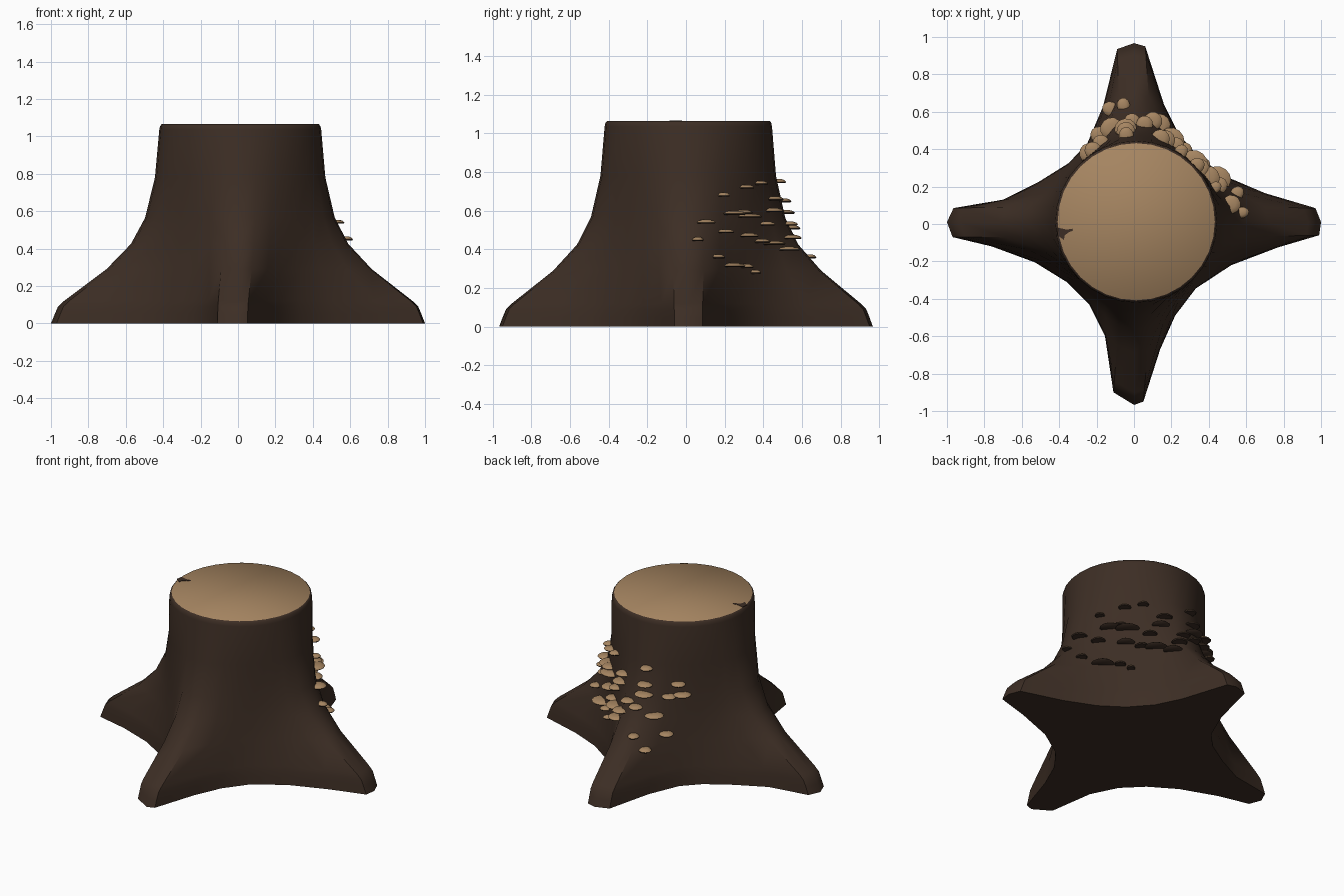
import bpy, bmesh, math
from mathutils import Vector
from mathutils.bvhtree import BVHTree

if "Cube" in bpy.data.objects:
    bpy.data.objects.remove(bpy.data.objects["Cube"])


def material(name, rgb):
    m = bpy.data.materials.new(name)
    m.diffuse_color = (*rgb, 1)
    m.use_nodes = True
    m.node_tree.nodes["Principled BSDF"].inputs["Base Color"].default_value = m.diffuse_color
    return m


bark = material("dark bark", (0.046, 0.027, 0.018))
wood = material("pale wood", (0.38, 0.235, 0.12))


def finish(bm, name, angle):
    me = bpy.data.meshes.new(name)
    bm.to_mesh(me)
    me.materials.append(bark)
    me.materials.append(wood)
    ob = bpy.data.objects.new(name, me)
    bpy.context.collection.objects.link(ob)
    bpy.context.view_layer.objects.active = ob
    ob.select_set(True)
    bpy.ops.object.shade_smooth_by_angle(angle=math.radians(angle))
    ob.select_set(False)
    return ob


# Stump: four-root ground outline blended into a round trunk
outline = [(1, 0.01), (.97, .085), (.70, .165), (.50, .25), (.355, .35), (.24, .48), (.16, .64), (.06, .95),
           (0, .967), (-.09, .935), (-.165, .63), (-.25, .43), (-.35, .325), (-.51, .225), (-.70, .13), (-.965, .085),
           (-1, .01), (-.97, -.07), (-.76, -.12), (-.53, -.205), (-.36, -.31), (-.24, -.43), (-.155, -.6), (-.11, -.90),
           (0, -.967), (.05, -.95), (.14, -.67), (.22, -.49), (.33, -.345), (.52, -.22), (.77, -.125), (.99, -.06)]
N = len(outline)
# height, blend towards the root outline, trunk radius
levels = [(0, 1, .43), (.05, .965, .43), (.09, .935, .43), (.12, .88, .43), (.29, .49, .43), (.425, .265, .43),
          (.565, .135, .43), (.78, .045, .43), (1.035, 0, .433), (1.055, 0, .429), (1.065, 0, .42)]
CX, CY = .012, .012
bm = bmesh.new()
rings = []
for z, t, r in levels:
    ring = []
    for i, (bx, by) in enumerate(outline):
        a = math.tau * i / N
        cx, cy = CX + r * math.cos(a), CY + r * math.sin(a)
        ring.append(bm.verts.new((cx + (bx - cx) * t, cy + (by - cy) * t, z)))
    rings.append(ring)
for lo, hi in zip(rings, rings[1:]):
    for i in range(N):
        j = (i + 1) % N
        bm.faces.new((lo[i], lo[j], hi[j], hi[i]))
bm.faces.new(rings[0][::-1])
bm.faces.new(rings[-1]).material_index = 1      # cut top
bm.normal_update()
tree = BVHTree.FromBMesh(bm)
finish(bm, "stump", 50)

# Bark notch biting into the cut face
bm = bmesh.new()
notch = [(-.405, -.02), (-.41, -.06), (-.375, -.085), (-.37, -.06), (-.35, -.045), (-.325, -.035), (-.33, -.025), (-.36, -.03)]
f = bm.faces.new([bm.verts.new((x, y, 1.064)) for x, y in notch])
g = bmesh.ops.extrude_face_region(bm, geom=[f])
for v in g["geom"]:
    if isinstance(v, bmesh.types.BMVert):
        v.co.z = 1.067
bmesh.ops.recalc_face_normals(bm, faces=bm.faces)
finish(bm, "bark_notch", 30)

# Shelf fungi: azimuth in degrees, height, width
fungi = [(11, .54, .10), (6, .45, .06), (24, .68, .06), (16, .36, .07), (24, .49, .09), (32, .585, .13),
         (45, .57, .15), (40, .59, .10), (43, .72, .08), (57, .74, .07), (28, .315, .14), (40, .31, .07),
         (44, .47, .11), (48, .28, .05), (66, .43, .14), (76, .40, .12), (62, .53, .09), (70, .60, .11),
         (73, .66, .10), (80, .46, .10), (84, .53, .09), (95, .75, .08), (95, .65, .10), (119, .66, .09),
         (122, .59, .11), (91, .51, .09), (103, .47, .12), (95, .59, .12), (112, .58, .09), (95, .36, .07),
         (111, .35, .09), (101, .28, .08), (56, .44, .09)]
bm = bmesh.new()
S = 12
for k, (az, z, w) in enumerate(fungi):
    d = Vector((math.cos(math.radians(az)), math.sin(math.radians(az)), 0))
    hit, nrm, _, _ = tree.ray_cast(Vector((d.x * 1.5, d.y * 1.5, z)), -d)
    out = Vector((nrm.x, nrm.y, 0)).normalized()
    side = Vector((-out.y, out.x, 0))
    c = hit + out * .008
    profile = [(.9, -.006), (1, 0), (.8, .009), (.45, .014)]
    loops = []
    for s, h in profile:
        loops.append([bm.verts.new(c + (side * math.cos(math.tau * i / S) * w * .5
                                        + out * math.sin(math.tau * i / S) * (.02 + w * .3)) * s
                                   + Vector((0, 0, h))) for i in range(S)])
    for lo, hi in zip(loops, loops[1:]):
        for i in range(S):
            j = (i + 1) % S
            bm.faces.new((lo[j], lo[i], hi[i], hi[j]))
    bm.faces.new(loops[0])
    bm.faces.new(loops[-1][::-1])
bmesh.ops.recalc_face_normals(bm, faces=bm.faces)
bm.normal_update()
for f in bm.faces:                              # pale caps, dark undersides
    f.material_index = 1 if f.normal.z > 0 else 0
finish(bm, "shelf_fungi", 50)
